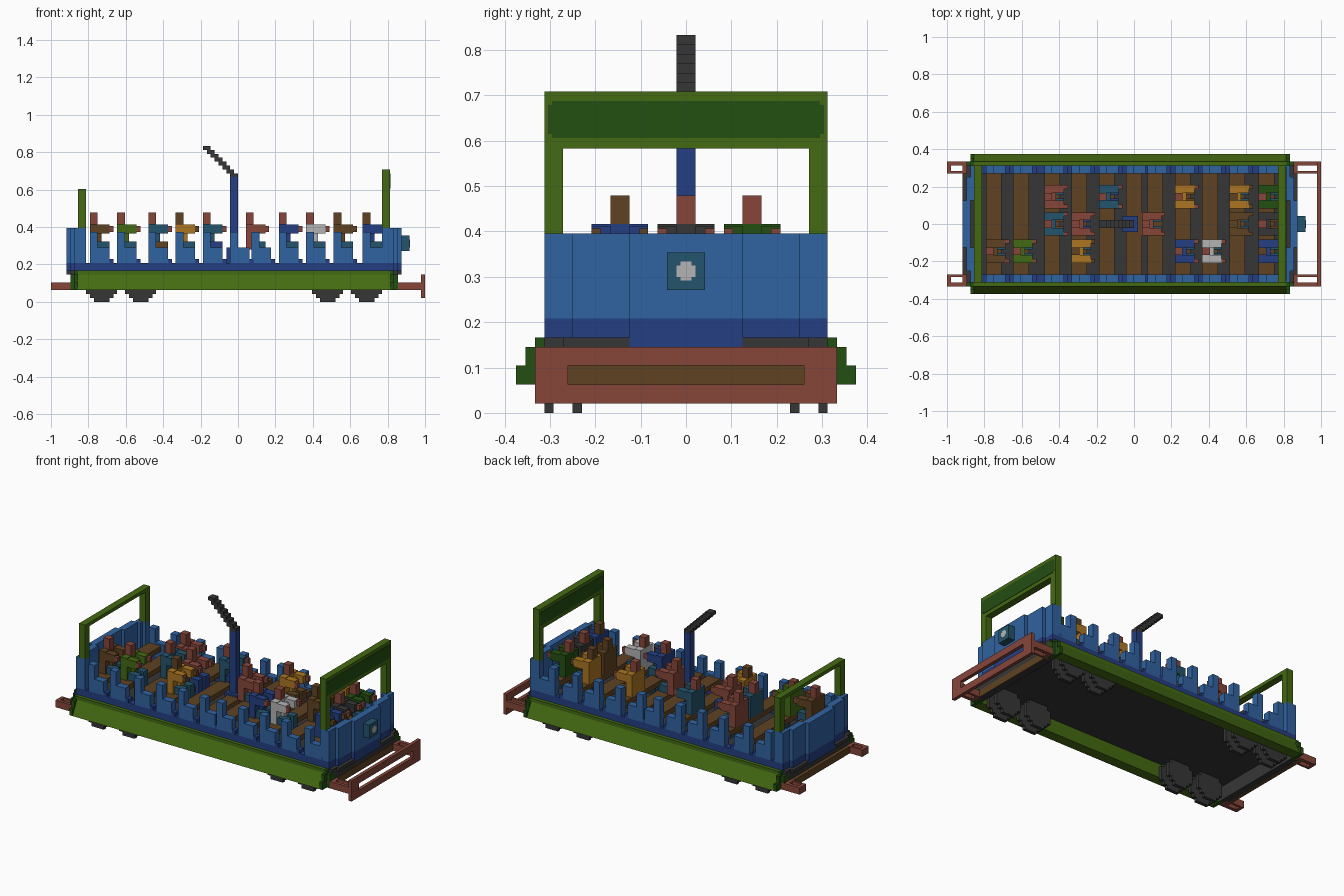
import bpy, bmesh
from mathutils import Matrix, Vector

if "Cube" in bpy.data.objects:
    bpy.data.objects.remove(bpy.data.objects["Cube"])

U = 1 / 48  # one block


def lin(c):
    c /= 255
    return c / 12.92 if c <= 0.04045 else ((c + 0.055) / 1.055) ** 2.4


def material(name, r, g, b):
    m = bpy.data.materials.new(name)
    col = (lin(r), lin(g), lin(b), 1)
    m.diffuse_color = col
    m.use_nodes = True
    bsdf = next(n for n in m.node_tree.nodes if n.type == 'BSDF_PRINCIPLED')
    bsdf.inputs["Base Color"].default_value = col
    bsdf.inputs["Roughness"].default_value = 0.9
    return m


M = {n: material(n, *c) for n, c in {
    "light blue": (48, 99, 160), "dark blue": (36, 62, 130),
    "green": (68, 106, 18), "dark green": (36, 78, 18),
    "red": (134, 70, 58), "brown": (94, 66, 34),
    "dark grey": (54, 54, 54), "teal": (36, 84, 108),
    "yellow": (172, 118, 34), "white": (180, 180, 180)}.items()}


def finish(name, me, bm):
    bm.to_mesh(me)
    bm.free()
    bpy.context.collection.objects.link(bpy.data.objects.new(name, me))


def part(name, *groups):
    """Boxes in block units, grouped as (colour, [(x0, x1, y0, y1, z0, z1), ...])."""
    me = bpy.data.meshes.new(name)
    bm = bmesh.new()
    for i, (colour, boxes) in enumerate(groups):
        me.materials.append(M[colour])
        for x0, x1, y0, y1, z0, z1 in boxes:
            centre = Vector((x0 + x1, y0 + y1, z0 + z1)) * U / 2
            size = Vector((x1 - x0, y1 - y0, z1 - z0)) * U
            made = bmesh.ops.create_cube(
                bm, size=1, matrix=Matrix.Translation(centre) @ Matrix.Diagonal((*size, 1)))
            for f in {f for v in made["verts"] for f in v.link_faces}:
                f.material_index = i
    finish(name, me, bm)


def prism(name, colour, x0, x1, profile):
    """A (y, z) profile drawn out along x."""
    me = bpy.data.meshes.new(name)
    me.materials.append(M[colour])
    bm = bmesh.new()
    face = bm.faces.new([bm.verts.new(Vector((x0, y, z)) * U) for y, z in profile])
    out = bmesh.ops.extrude_face_region(bm, geom=[face])["geom"]
    bmesh.ops.translate(bm, vec=((x1 - x0) * U, 0, 0),
                        verts=[v for v in out if isinstance(v, bmesh.types.BMVert)])
    bmesh.ops.recalc_face_normals(bm, faces=bm.faces)
    finish(name, me, bm)


def both(boxes):
    """Add the copy on the other side of the car."""
    return boxes + [(a, b, -d, -c, e, f) for a, b, c, d, e, f in boxes]


# Floor plate, open below, with closing walls at the ends
part("floor", ("dark grey", [(-41, 39, -15, 15, 7, 8)]))
part("chassis_ends", ("dark grey", [(39, 41, -14, 14, 3, 7), (-43, -41, -14, 14, 3, 7)]))

# Sloping green side skirts with stepped dark caps at the corners
for name, s in (("left", 1), ("right", -1)):
    prism(name + "_skirt", "green", -41, 39,
          [(s * y, z) for y, z in ((15, 3), (18, 3), (16, 7), (16, 8), (15, 8))])
caps = []
for x0, x1 in ((-42, -41), (39, 40)):
    caps += [(x0, x1, 14, 18, 3, 5), (x0, x1, 14, 17, 5, 7), (x0, x1, 14, 16, 7, 8)]
part("skirt_caps", ("dark green", both(
    caps + [(40, 41, 14, 16, 3, 7), (-43, -42, 14, 16, 3, 7)])))

# Low side walls
part("side_walls", ("dark blue", both([(-39, 37, 13, 15, 8, 10)])))

# End walls bowed outwards in steps, with a dark lower band over a wider deck
for name, s, edge in (("front_end", 1, 42), ("rear_end", -1, 44)):
    top, band = [], []
    for y0, y1, back in ((0, 6, 0), (6, 12, 1), (12, 14, 2), (14, 15, 3)):
        xs = sorted((s * (edge - back), s * (edge - back - 2)))
        top += both([(*xs, y0, y1, 10, 19)])
        band += both([(*xs, y0, y1, 7 if y1 == 6 else 8, 10)])
    part(name + "_wall", ("light blue", top), ("dark blue", band))
    decks = [(*sorted((s * (edge - b), s * (edge - 4))), y0, y1, 7, 8)
             for y0, y1, b in ((6, 13, 0), (13, 15, 1))]
    part(name + "_deck", ("dark grey", both(decks)))

# Corner posts
CORNERS = ((37, 40), (-42, -39))
part("corner_posts",
     ("light blue", both([(a, b, 13, 15, 10, 19) for a, b in CORNERS])),
     ("dark blue", both([(a, b, 13, 15, 8, 10) for a, b in CORNERS])))

# Green end frames; the front one carries a sign board
part("front_frame",
     ("green", both([(37, 39, 13, 15, 19, 28)]) + [(37, 39, -15, 15, 28, 34)]))
part("sign_board", ("dark green", [(36.9, 39.1, -14.2, 14.2, 29.1, 33),
                                   (36.9, 39.1, -14.6, 14.6, 29.5, 32.6)]))
part("rear_frame",
     ("green", both([(-41, -39, 13, 15, 19, 28)]) + [(-41, -39, -15, 15, 28, 29)]))

# Headlamp
part("headlamp", ("teal", [(42, 44, -2, 2, 13, 17)]),
     ("white", [(43.9, 44.1, -1, 1, 14.4, 15.6), (43.9, 44.1, -.6, .6, 14, 16)]))

# Bumpers: hollow arms at both ends, open front frame
part("bumper_arms", ("red", both([
    (40, 48, 15, 16, 3, 5), (41, 47, 13, 13.6, 3, 5), (40, 42, 13, 16, 3, 5),
    (-48, -42, 15, 16, 3, 5), (-48, -43, 13, 13.6, 3, 5), (-48, -47, 13, 16, 3, 5),
    (-44, -42, 13, 16, 3, 5)])))
part("front_bumper", ("red", both([(47, 48, 12.5, 16, 1, 7)])
     + [(47, 48, -12.5, 12.5, 1, 3), (47, 48, -12.5, 12.5, 5, 7)]))
part("end_beams", ("brown", [(41, 41.2, -13, 13, 3, 5), (-44, -43, -13, 13, 3, 5)]))

# Wheels: stepped discs in pairs with an axle box
DISC = ((0, 1, 2), (1, 2, 3), (2, 6, 4), (6, 7, 3))
for i, x in enumerate((-35, -25, 23, 33)):
    discs = [(x - h, x + h, y, y + 1, z0, z1) for y in (11, 14) for z0, z1, h in DISC]
    part(f"wheels_{i + 1}", ("dark grey", both(discs + [(x - 1, x + 1, 12, 14, 3, 7)])))

# Benches with blue end supports
ROWS = (-38, -31, -23, -16, -9, -2, 3.5, 10.5, 17.5, 24.5, 32)
for i, x in enumerate(ROWS):
    part(f"bench_{i + 1}",
         ("brown", [(x, x + 4, -13, 13, 12, 13.5)]),
         ("light blue", both([(x, x + 2, 13, 15, 10, 18), (x + 2, x + 5, 13, 15, 10, 14)])),
         ("dark blue", both([(x + 5, x + 6, 13, 15, 10, 11)])))

# Trolley pole
part("pole", ("dark blue", [(-2, 0, -1, 1, 8, 32), (-3, 1, -2, 2, 8, 14)]))
part("pole_arm", ("dark grey", [(-2 - k, -k, -1, 1, 32 + k, 33 + k) for k in range(8)]))

# Seated passengers: row start, seat centre, coat, skin, trousers
PASSENGERS = (
    (-38, -7, "brown", "red", "teal"), (-31, -7, "green", "red", "teal"),
    (-23, 7, "red", "red", "teal"), (-23, 0, "teal", "red", "brown"),
    (-16, 0, "red", "red", "dark blue"), (-16, -7, "yellow", "brown", "teal"),
    (-9, 7, "teal", "red", "dark blue"), (2, 0, "red", "red", "teal"),
    (10.5, 7, "yellow", "red", "brown"), (10.5, -7, "dark blue", "red", "teal"),
    (17.5, -7, "white", "red", "teal"), (24.5, 7, "yellow", "brown", "teal"),
    (24.5, 0, "brown", "brown", "teal"), (32, 7, "dark green", "red", "teal"),
    (32, 0, "dark grey", "red", "brown"), (32, -7, "dark blue", "brown", "teal"))
for i, (x, y, coat, skin, legs) in enumerate(PASSENGERS):
    part(f"passenger_{i + 1}",
         (coat, [(x, x + 2, y - 3, y + 3, 13.5, 20), (x + 2, x + 3, y - 1, y + 1, 13.5, 19)]
          + [(x + 2, x + 5, y + a, y + a + 2, 17.5, 19.8) for a in (-3, 1)]),
         (skin, [(x, x + 2, y - 1, y + 1, 20, 23)]
          + [(x + 5, x + 6, y + a, y + a + 1, 18, 19.5) for a in (-3, 2)]),
         (legs, [(x + 2, x + 5, y + a, y + a + 2, 13.5, 15.5) for a in (-2.5, .5)]
          + [(x + 4, x + 5, y + a, y + a + 2, 8, 13.5) for a in (-2.5, .5)]))
